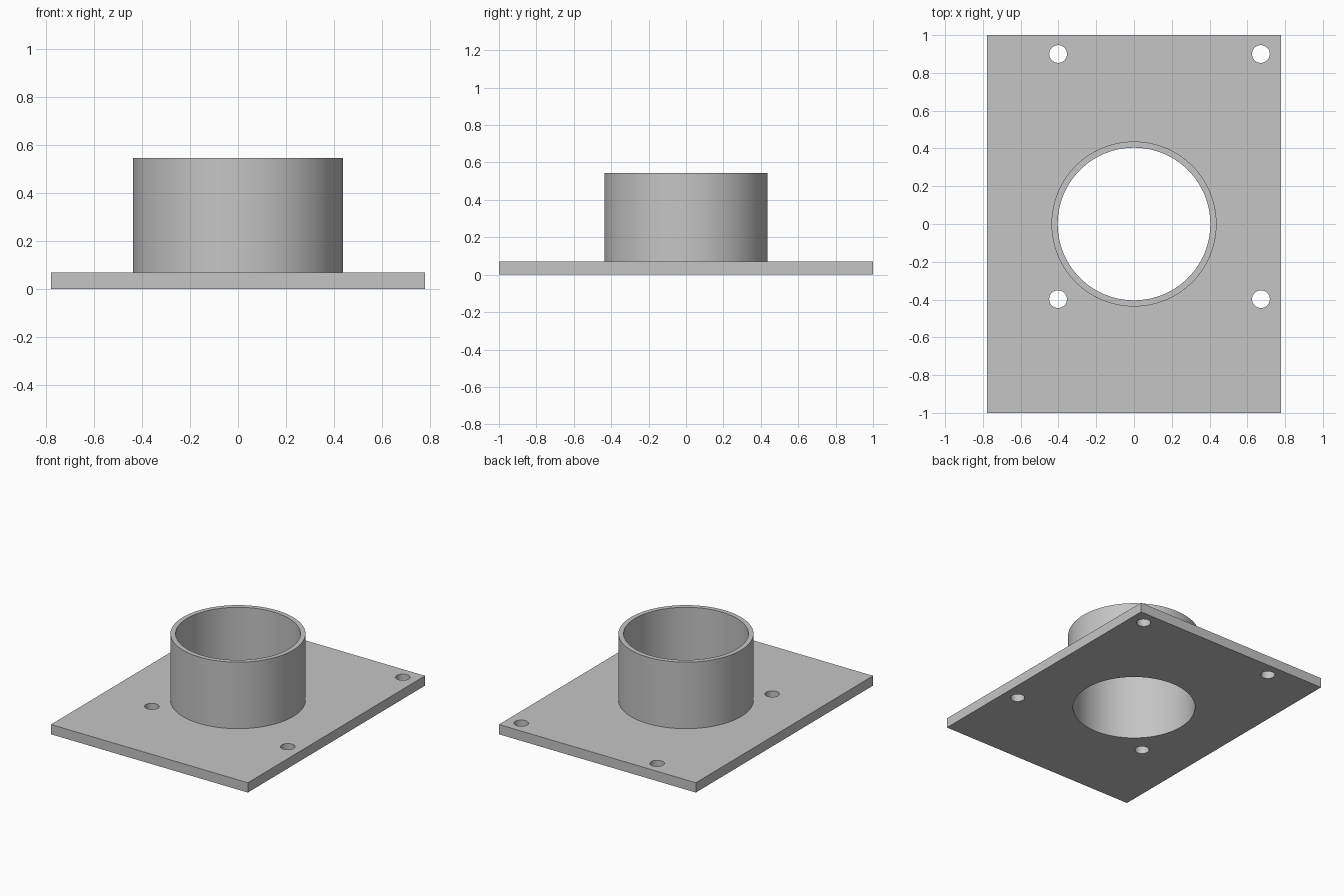
import bpy
import math

default_cube = bpy.data.objects.get("Cube")
if default_cube:
    bpy.data.objects.remove(default_cube, do_unlink=True)

# Dimensions
PLATE = (1.556, 2.0, 0.07)
TOP = 0.545
OUTER_R, BORE_R, BOLT_R = 0.437, 0.404, 0.047
BOLT_X = (-0.402, 0.672)
BOLT_Y = (-0.398, 0.90)

# Single grey finish
grey = bpy.data.materials.new("plain_grey")
grey.use_nodes = True
colour = (0.56, 0.56, 0.56, 1.0)
grey.diffuse_color = colour
grey.node_tree.nodes["Principled BSDF"].inputs["Base Color"].default_value = colour


def cylinder(name, x, y, radius, bottom, top, sides):
    bpy.ops.mesh.primitive_cylinder_add(
        vertices=sides, radius=radius, depth=top - bottom,
        location=(x, y, (top + bottom) / 2))
    obj = bpy.context.object
    obj.name = name
    obj.data.materials.append(grey)
    return obj


def combine(target, tool, operation):
    """Apply a boolean to the target, then discard the tool."""
    tool.hide_render = True
    mod = target.modifiers.new(operation.lower(), "BOOLEAN")
    mod.operation = operation
    mod.solver = "EXACT"
    mod.object = tool
    bpy.context.view_layer.objects.active = target
    bpy.ops.object.modifier_apply(modifier=mod.name)
    bpy.data.objects.remove(tool, do_unlink=True)


# Base plate
bpy.ops.mesh.primitive_cube_add(size=1, location=(0, 0, PLATE[2] / 2))
flange = bpy.context.object
flange.name = "flanged_collar"
flange.scale = PLATE
bpy.ops.object.transform_apply(location=True, rotation=False, scale=True)
flange.data.materials.append(grey)

# Raised collar, rooted inside the plate
combine(flange, cylinder("collar", 0, 0, OUTER_R, PLATE[2] / 2, TOP, 96), "UNION")

# Through bore
combine(flange, cylinder("bore_cutter", 0, 0, BORE_R, -0.1, TOP + 0.1, 96), "DIFFERENCE")

# Off-centre bolt holes
for x in BOLT_X:
    for y in BOLT_Y:
        hole = cylinder("bolt_hole_cutter", x, y, BOLT_R, -0.1, PLATE[2] + 0.1, 32)
        combine(flange, hole, "DIFFERENCE")

# Smooth round walls, crisp edges
bpy.ops.object.select_all(action="DESELECT")
flange.select_set(True)
bpy.context.view_layer.objects.active = flange
bpy.ops.object.shade_smooth_by_angle(angle=math.radians(30))
